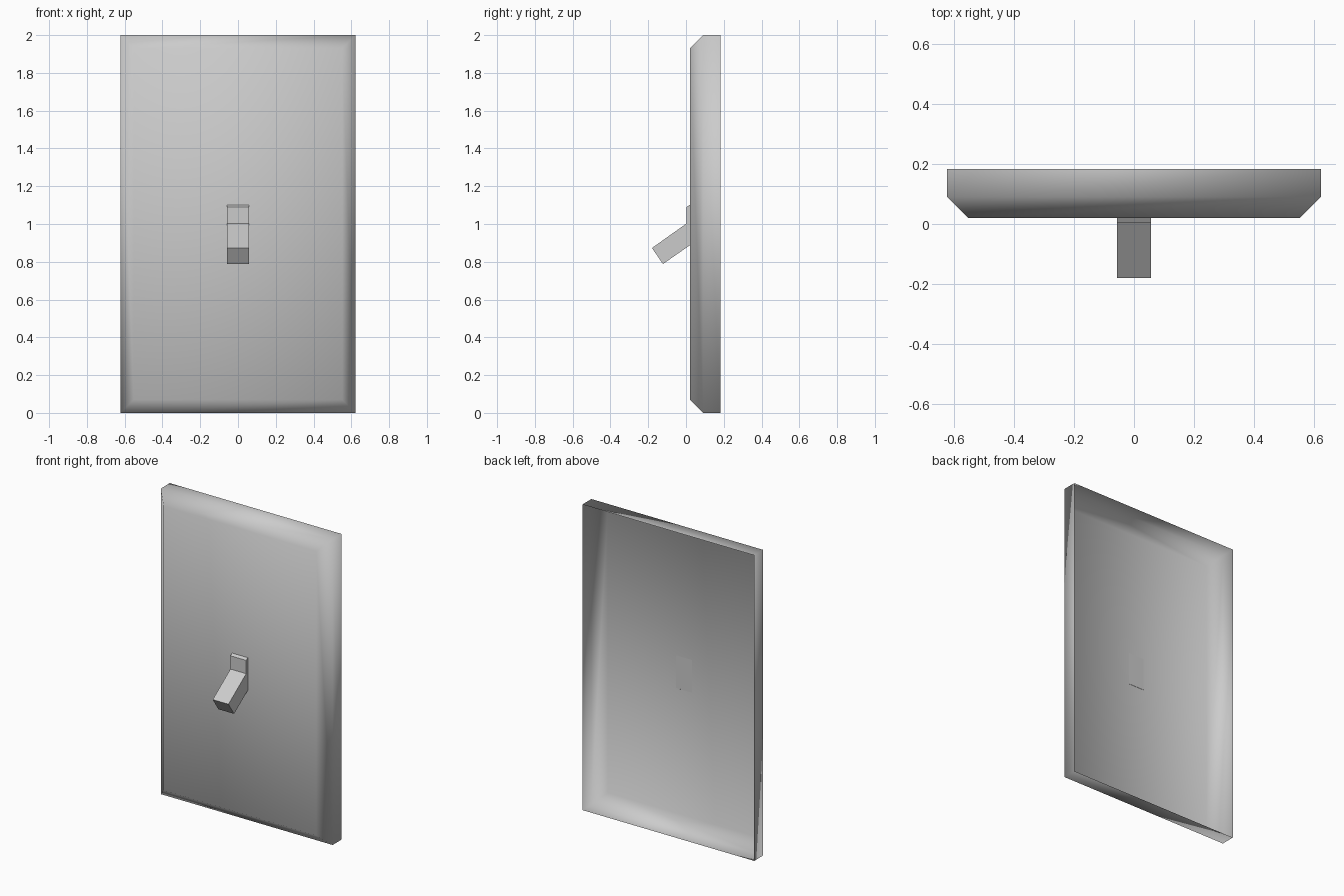
import bpy
import bmesh

if "Cube" in bpy.data.objects:
    bpy.data.objects.remove(bpy.data.objects["Cube"], do_unlink=True)

GREY = (0.6, 0.6, 0.6, 1)
mat = bpy.data.materials.new("light_grey")
mat.use_nodes = True
mat.diffuse_color = GREY
mat.node_tree.nodes["Principled BSDF"].inputs["Base Color"].default_value = GREY


def finish(name, bm, smooth):
    bmesh.ops.recalc_face_normals(bm, faces=bm.faces)
    for face in bm.faces:
        face.smooth = smooth
    mesh = bpy.data.meshes.new(name)
    bm.to_mesh(mesh)
    bm.free()
    mesh.materials.append(mat)
    obj = bpy.data.objects.new(name, mesh)
    bpy.context.collection.objects.link(obj)
    return obj


def skin(bm, rings):
    # Joins neighbouring vertex rings with quads
    for a, b in zip(rings, rings[1:]):
        for i in range(len(a)):
            j = (i + 1) % len(a)
            bm.faces.new((a[i], a[j], b[j], b[i]))


# Wall plate: hollow shell, open at the back, with a chamfered front rim
bm = bmesh.new()
rings = []
for y, inset in ((0.183, 0), (0.09, 0), (0.02, 0.07)):
    x, z = 0.622 - inset, 1 - inset
    corners = ((-x, 1 - z), (x, 1 - z), (x, 1 + z), (-x, 1 + z))
    rings.append([bm.verts.new((cx, y, cz)) for cx, cz in corners])
skin(bm, rings)
bm.faces.new(rings[-1])
finish("wall_plate", bm, True)

# Toggle: side profile (y, z) extruded across, with the lever angled down
profile = ((0.021, 1.102), (0.003, 1.09), (0.003, 1.003),
           (-0.18, 0.873), (-0.122, 0.788), (0.021, 0.888))
bm = bmesh.new()
sides = [[bm.verts.new((x, y, z)) for y, z in profile] for x in (-0.057, 0.057)]
skin(bm, sides)
for side in sides:
    bm.faces.new(side)
finish("toggle_switch", bm, False)
